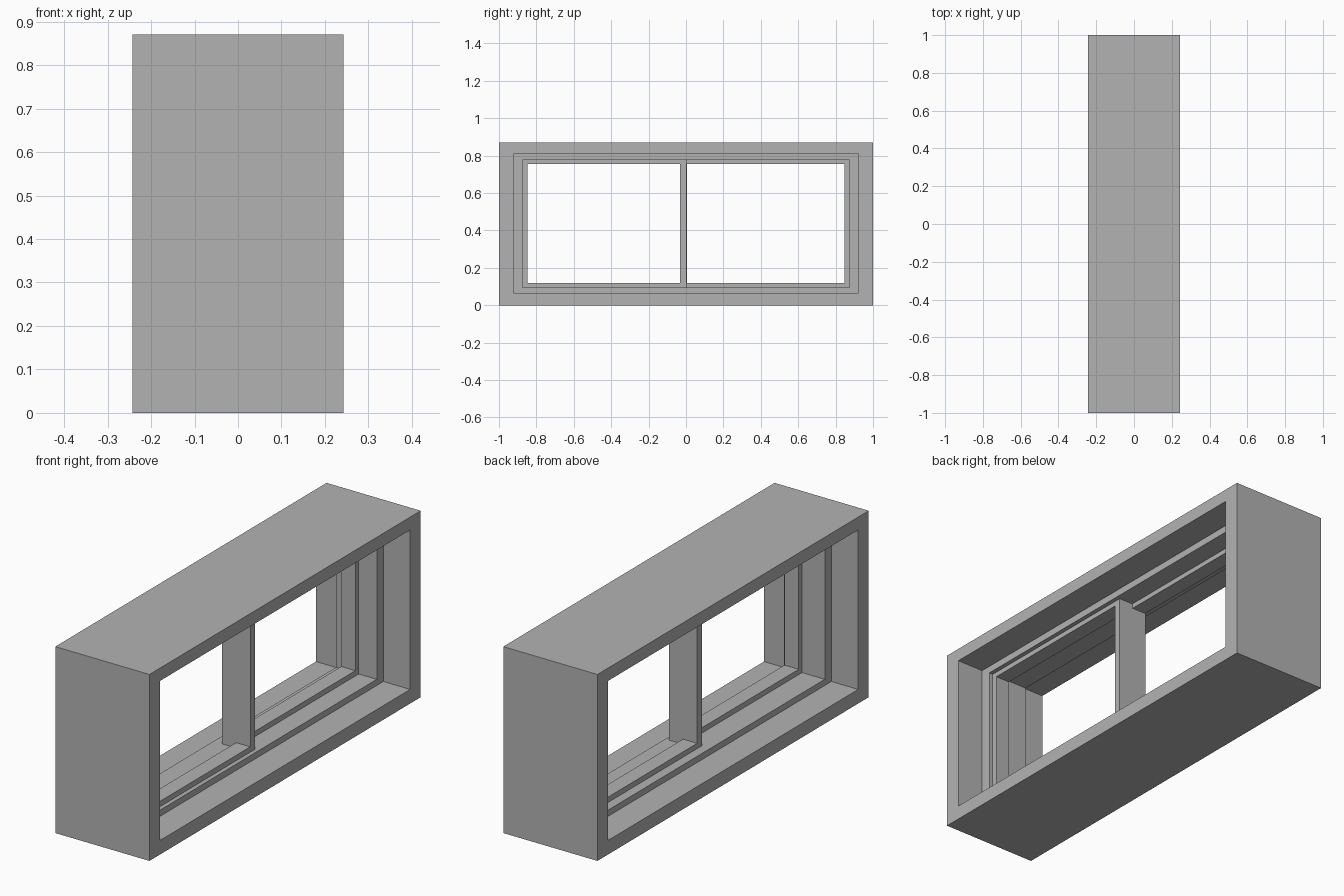
import bpy
import bmesh

cube = bpy.data.objects.get("Cube")
if cube:
    bpy.data.objects.remove(cube, do_unlink=True)

grey = bpy.data.materials.new("window grey")
grey.use_nodes = True
colour = (0.45, 0.45, 0.45, 1)
grey.diffuse_color = colour
grey.node_tree.nodes["Principled BSDF"].inputs["Base Color"].default_value = colour


def ring(name, outer, inner, x0, x1):
    """Rectangular frame; outer and inner are (y0, y1, z0, z1)."""
    bm = bmesh.new()

    def loop(rect, x):
        y0, y1, z0, z1 = rect
        corners = ((y0, z0), (y1, z0), (y1, z1), (y0, z1))
        return [bm.verts.new((x, y, z)) for y, z in corners]

    # Front outer, front inner, back inner, back outer: bridged in a cycle
    loops = [loop(outer, x1), loop(inner, x1), loop(inner, x0), loop(outer, x0)]
    for a, b in zip(loops, loops[1:] + loops[:1]):
        for i in range(4):
            j = (i + 1) % 4
            bm.faces.new((a[i], a[j], b[j], b[i]))
    bmesh.ops.recalc_face_normals(bm, faces=bm.faces)
    mesh = bpy.data.meshes.new(name)
    bm.to_mesh(mesh)
    bm.free()
    mesh.materials.append(grey)
    obj = bpy.data.objects.new(name, mesh)
    bpy.context.collection.objects.link(obj)
    return obj


wall = (-1, 1, 0, 0.87)
opening = (-0.922, 0.922, 0.066, 0.81)
track = (-0.873, 0.873, 0.095, 0.777)

# Deep surround and the track frame set inside it
ring("outer_frame", wall, opening, -0.243, 0.243)
ring("track_frame", opening, track, -0.105, 0.105)

# Two sliding sashes side by side in depth, meeting at the middle stile
ring("front_sash", (-0.873, 0.003, 0.095, 0.777),
     (-0.848, -0.031, 0.12, 0.754), 0.012, 0.085)
ring("back_sash", (-0.031, 0.873, 0.095, 0.777),
     (0.005, 0.848, 0.12, 0.754), -0.061, 0.012)
